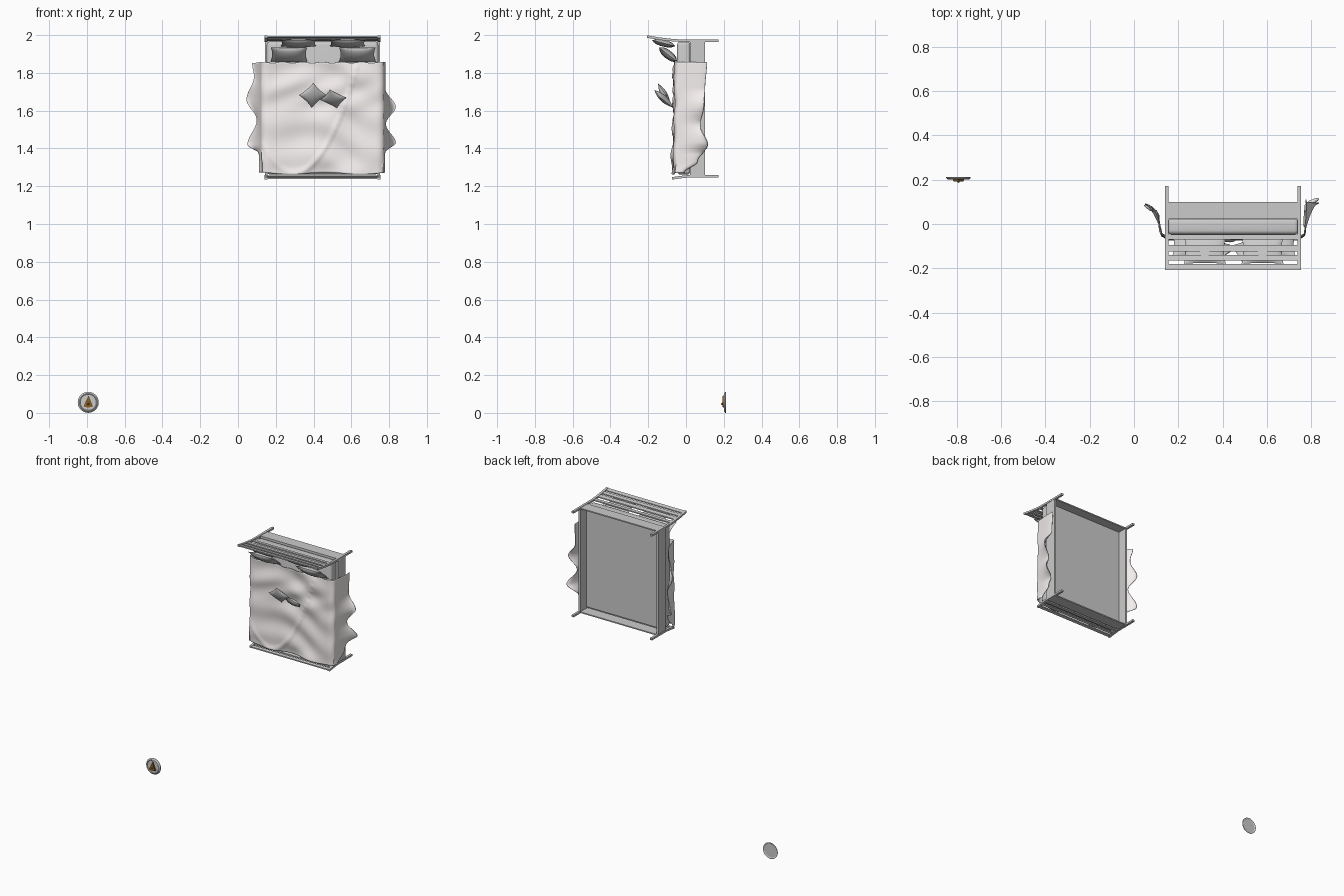
import bpy, bmesh, math
from mathutils import Matrix, Vector

if "Cube" in bpy.data.objects:
    bpy.data.objects.remove(bpy.data.objects["Cube"])


def finish(bm, name, smooth=False, mat=None, angle=40):
    bmesh.ops.recalc_face_normals(bm, faces=bm.faces)
    me = bpy.data.meshes.new(name)
    bm.to_mesh(me)
    bm.free()
    ob = bpy.data.objects.new(name, me)
    bpy.context.collection.objects.link(ob)
    if mat:
        me.materials.append(mat)
    if smooth:
        bpy.ops.object.select_all(action='DESELECT')
        ob.select_set(True)
        bpy.context.view_layer.objects.active = ob
        bpy.ops.object.shade_smooth_by_angle(angle=math.radians(angle))
    return ob


def material(name, col):
    m = bpy.data.materials.new(name)
    m.diffuse_color = (*col, 1)
    m.use_nodes = True
    m.node_tree.nodes["Principled BSDF"].inputs["Base Color"].default_value = m.diffuse_color
    return m


def box(name, x0, x1, y0, y1, z0, z1, bevel=0):
    bm = bmesh.new()
    bmesh.ops.create_cube(bm, size=1)
    for v in bm.verts:
        v.co = Vector(((x0 + x1) / 2 + v.co.x * (x1 - x0),
                       (y0 + y1) / 2 + v.co.y * (y1 - y0),
                       (z0 + z1) / 2 + v.co.z * (z1 - z0)))
    if bevel:
        bmesh.ops.bevel(bm, geom=bm.edges[:], offset=bevel, segments=4,
                        profile=0.5, affect='EDGES')
    return finish(bm, name, smooth=bevel > 0)


def strip(name, x0, x1, y0, y1, zfun, thick, n):
    """Bar in the y-z plane that follows the curve zfun(y)."""
    bm = bmesh.new()
    ys = [y0 + (y1 - y0) * i / n for i in range(n + 1)]
    prof = [(y, zfun(y) + thick / 2) for y in ys]
    prof += [(y, zfun(y) - thick / 2) for y in reversed(ys)]
    face = bm.faces.new([bm.verts.new((x0, y, z)) for y, z in prof])
    ext = bmesh.ops.extrude_face_region(bm, geom=[face])
    bmesh.ops.translate(bm, vec=(x1 - x0, 0, 0),
                        verts=[g for g in ext['geom'] if isinstance(g, bmesh.types.BMVert)])
    return finish(bm, name, smooth=True)


def ease(pts, t):
    """Smooth interpolation through (t, value) points."""
    for (a, va), (b, vb) in zip(pts, pts[1:]):
        if t <= b:
            k = max(0, (t - a) / (b - a))
            return va + (vb - va) * k * k * (3 - 2 * k)
    return pts[-1][1]


# Bed frame: curved posts, slats and aprons at head and foot
def head(y):
    return 1.971 + 0.021 * (max(0, -0.03 - y) / 0.175) ** 1.5


def foot(y):
    return 1.253 - 0.011 * (max(0, 0.03 - y) / 0.1) ** 1.5


X0, X1 = 0.14, 0.755
for label, fun, top, slats in (
        ("head", head, -0.207, [(-0.207, -0.18), (-0.165, -0.14), (-0.125, -0.095), (-0.07, -0.048)]),
        ("foot", foot, -0.075, [(-0.075, -0.055), (-0.042, -0.022), (-0.008, 0.012)])):
    for side, x in (("left", X0), ("right", X1 - 0.016)):
        strip(f"{label}_post_{side}", x, x + 0.016, top, 0.172, fun, 0.013, 16)
    for i, (a, b) in enumerate(slats):
        strip(f"{label}_slat_{i}", X0 + 0.01, X1 - 0.01, a, b, fun, 0.008, 3)
    strip(f"{label}_apron", X0 + 0.01, X1 - 0.01, 0.022, 0.10, fun, 0.008, 1)

# Side rails, base panel and mattress
for side, x in (("left", X0 + 0.002), ("right", X1 - 0.016)):
    box(f"side_rail_{side}", x, x + 0.014, 0.02, 0.10, 1.255, 1.97)
box("base_panel", X0 + 0.01, X1 - 0.01, 0.022, 0.035, 1.268, 1.968)
box("mattress", X0 + 0.012, X1 - 0.012, -0.047, 0.024, 1.262, 1.966, 0.018)

# Draped blanket: flat top, sides hanging in flared folds
L_X = [(1.27, .115), (1.37, .112), (1.42, .05), (1.55, .10), (1.66, .045), (1.78, .085), (1.855, .075)]
R_X = [(1.265, .765), (1.37, .77), (1.43, .835), (1.53, .78), (1.62, .835), (1.72, .775), (1.855, .775)]
L_Y = [(1.27, -.02), (1.36, .04), (1.43, .09), (1.55, .06), (1.66, .085), (1.75, .06), (1.855, .08)]
R_Y = [(1.27, -.01), (1.33, .06), (1.42, .115), (1.52, .075), (1.63, .095), (1.72, .10), (1.855, .11)]
SIDE, TOPN, NV = 18, 50, 80
bm = bmesh.new()
rows = []
for j in range(NV + 1):
    t = j / NV
    z = 1.268 + 0.587 * t
    row = []
    for i in range(2 * SIDE + TOPN + 1):
        k = i - SIDE
        s = min(1, max(0, k / TOPN))
        x = 0.128 + 0.64 * s
        y = -0.06
        # rolling wrinkles across the top
        w = 0.006 * math.sin(9 * x + 34 * z + 1.5 * math.sin(11 * x))
        w += 0.004 * math.sin(21 * x - 25 * z + 2 * math.sin(13 * z))
        w += 0.008 * math.exp(-((z - 1.27 - 1.3 * (x - 0.30) ** 2 * 4) / 0.018) ** 2) * -1
        y += w * (0.4 + 0.6 * math.sin(math.pi * s)) - 0.006 * (1 - t) ** 4
        zz = z
        d = max(0, -k, k - TOPN) / SIDE
        if d > 0:
            hx = ease(L_X if k < 0 else R_X, z)
            hy = ease(L_Y if k < 0 else R_Y, z)
            x += (hx - x) * d ** 1.5
            y += (hy - y) * math.sin(d * math.pi / 2) ** 0.9
            x += (-1 if k < 0 else 1) * 0.008 * math.sin(math.pi * d)
        else:
            # rounded shoulders at the mattress edges
            e = min(s, 1 - s)
            y += 0.012 * max(0, 1 - e / 0.05) ** 2
        zz += 0.006 * math.sin(17 * x) * (1 - t) ** 6 + 0.003 * math.sin(60 * x) * t ** 12
        row.append(bm.verts.new((x, y, zz)))
    rows.append(row)
for a, b in zip(rows, rows[1:]):
    for i in range(len(a) - 1):
        bm.faces.new((a[i], a[i + 1], b[i + 1], b[i]))
blanket = finish(bm, "blanket", True, material("linen", (0.9, 0.86, 0.85)), 60)
sol = blanket.modifiers.new("thickness", 'SOLIDIFY')
sol.thickness = 0.004
sol.offset = 0


# Pillows and cushions with pinched corners
def pillow(name, loc, w, h, t, tilt, spin=0, yaw=0, n=16):
    bm = bmesh.new()
    m = (Matrix.Translation(loc) @ Matrix.Rotation(math.radians(yaw), 4, 'Z')
         @ Matrix.Rotation(math.radians(tilt), 4, 'X') @ Matrix.Rotation(math.radians(spin), 4, 'Y'))
    for sgn in (-1, 1):
        g = []
        for j in range(n + 1):
            v = 2 * j / n - 1
            g.append([])
            for i in range(n + 1):
                u = 2 * i / n - 1
                f = ((1 - u * u) * (1 - v * v)) ** 0.6
                g[-1].append(bm.verts.new(m @ Vector((
                    u * w / 2 * (1 - 0.09 * (1 - v * v) * u * u), sgn * t / 2 * f,
                    v * h / 2 * (1 - 0.09 * (1 - u * u) * v * v)))))
        for a, b in zip(g, g[1:]):
            for i in range(n):
                bm.faces.new((a[i], a[i + 1], b[i + 1], b[i]))
    bmesh.ops.remove_doubles(bm, verts=bm.verts[:], dist=1e-5)
    finish(bm, name, True, angle=50)


for side, xb, xf in (("left", 0.32, 0.27), ("right", 0.58, 0.632)):
    pillow(f"back_pillow_{side}", (xb, -0.118, 1.957), 0.19, 0.13, 0.036, 76)
    pillow(f"front_pillow_{side}", (xf, -0.095, 1.897), 0.195, 0.125, 0.045, 52)
pillow("cushion_left", (0.395, -0.115, 1.682), 0.105, 0.105, 0.035, 28, 45, 8)
pillow("cushion_right", (0.505, -0.118, 1.663), 0.105, 0.105, 0.035, 48, 38, -10)

# Small plate, wide rim at the back
PX, PZ = -0.793, 0.056
bm = bmesh.new()
prof = [(0.0, 0.209), (0.046, 0.209), (0.050, 0.2115), (0.0555, 0.2115), (0.0555, 0.208),
        (0.047, 0.2), (0.044, 0.2), (0.042, 0.202), (0.0, 0.202)]
verts = [bm.verts.new((PX + r, y, PZ)) for r, y in prof]
edges = [bm.edges.new(p) for p in zip(verts, verts[1:])]
bmesh.ops.spin(bm, geom=verts + edges, cent=(PX, 0, PZ), axis=(0, 1, 0),
               angle=2 * math.pi, steps=40)
bmesh.ops.remove_doubles(bm, verts=bm.verts[:], dist=1e-5)
finish(bm, "plate", True, angle=30)


# Wedge of cake in two layers, with a topping dot
def wedge(name, y0, y1, scale, mat):
    bm = bmesh.new()
    pts = [(0.002, 0.036)] + [(0.026 * math.sin(a), -0.020 - 0.007 * math.cos(a))
                              for a in (-1.3, -0.65, 0, 0.65, 1.3)]
    f = bm.faces.new([bm.verts.new((PX + px * scale, y0, PZ + pz * scale)) for px, pz in pts])
    ext = bmesh.ops.extrude_face_region(bm, geom=[f])
    bmesh.ops.translate(bm, vec=(0, y1 - y0, 0),
                        verts=[g for g in ext['geom'] if isinstance(g, bmesh.types.BMVert)])
    finish(bm, name, mat=mat)


brown = material("cake_brown", (0.27, 0.12, 0.02))
wedge("cake_base", 0.203, 0.197, 1.0, brown)
wedge("cake_top", 0.197, 0.192, 0.9, brown)
bm = bmesh.new()
bmesh.ops.create_uvsphere(bm, u_segments=12, v_segments=8, radius=0.006,
                          matrix=Matrix.Translation((PX, 0.192, PZ - 0.008)))
finish(bm, "cake_topping", True, brown)
